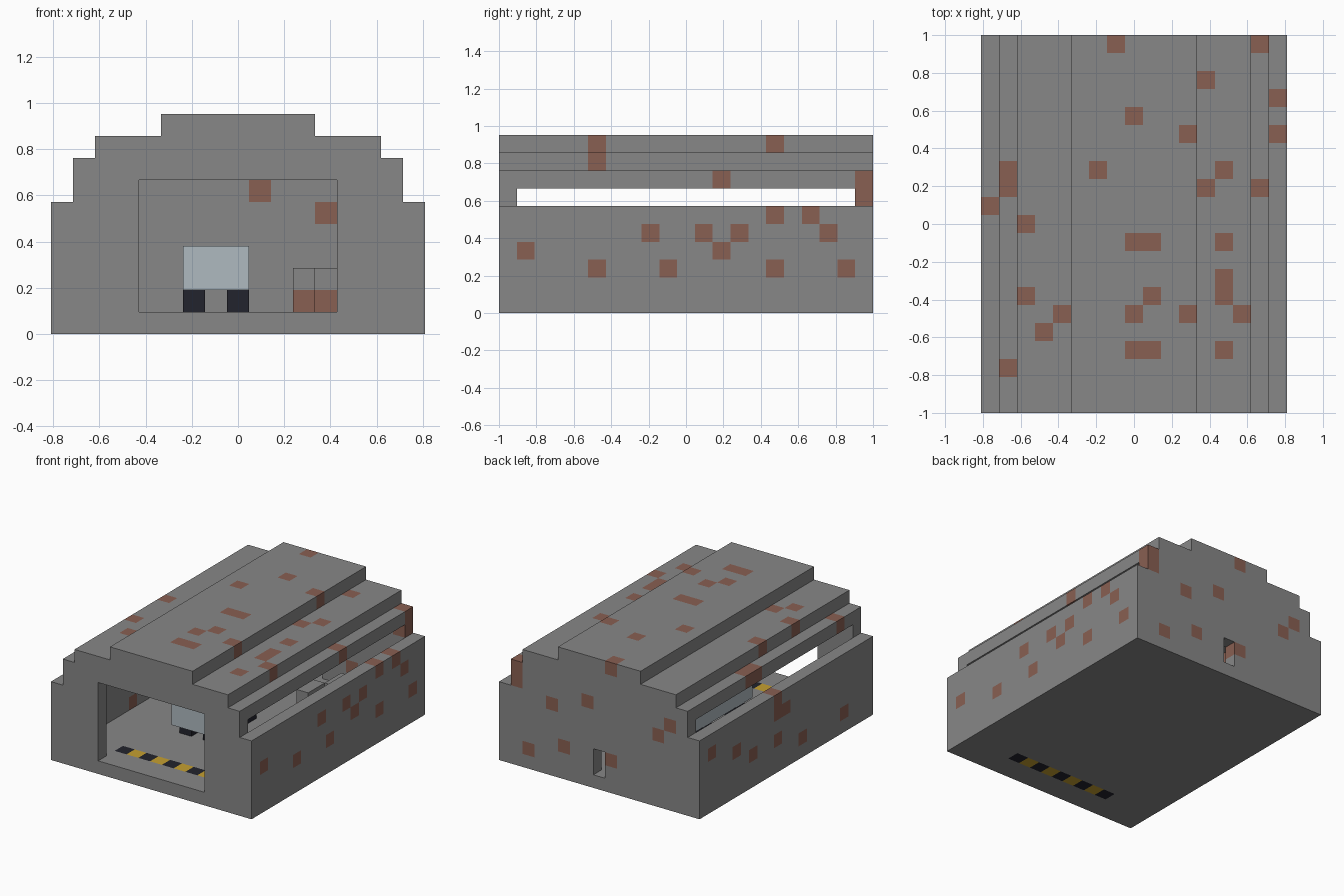
import bpy, bmesh
from mathutils import Vector

cube = bpy.data.objects.get("Cube")
if cube:
    bpy.data.objects.remove(cube, do_unlink=True)

U = 2 / 21  # block size


def material(name, rgb):
    m = bpy.data.materials.new(name)
    m.use_nodes = True
    m.diffuse_color = (*rgb, 1)
    m.node_tree.nodes["Principled BSDF"].inputs["Base Color"].default_value = (*rgb, 1)
    return m


MATS = {
    "concrete": material("concrete_grey", (.245, .245, .245)),
    "rust": material("rust_brown", (.25, .115, .085)),
    "black": material("black_rubber", (.016, .017, .026)),
    "yellow": material("warning_yellow", (.56, .35, .03)),
    "body": material("pale_blue_paint", (.43, .49, .53)),
}
KEYS = list(MATS)


def block(x0, x1, y0, y1, z0, z1):
    """Whole cells, both ends included."""
    return {(x, y, z) for x in range(x0, x1 + 1)
            for y in range(y0, y1 + 1) for z in range(z0, z1 + 1)}


def roof_level(x):
    """Height of the stepped roof layer above column x."""
    a = abs(x)
    return 9 if a <= 3 else 8 if a <= 6 else 7 if a == 7 else 5


def gable(y):
    return {c for x in range(-8, 9) for c in block(x, x, y, y, 1, roof_level(x))}


# Building shell
parts = {
    "floor": block(-8, 8, -10, 10, 0, 0),
    "right_wall": block(8, 8, -9, 9, 1, 5),
    "left_wall": block(-8, -8, -9, 9, 1, 5),
    "front_wall": gable(-10) - block(-4, 4, -10, -10, 1, 6),
    "back_wall": gable(10) - block(0, 0, 10, 10, 1, 2),
    "roof": {(x, y, roof_level(x)) for x in range(-7, 8) for y in range(-9, 10)},
    # Things parked inside
    "van_body": block(-2, 0, -4, 2, 2, 3),
    "van_wheels": {(x, y, 1) for x in (-2, 0) for y in (-3, 1)},
    "near_crate": block(3, 3, 4, 5, 1, 2),
    "far_crate": block(4, 5, 6, 7, 1, 2),
}

# Rust patches: roof (x, y), side walls (y, z), back wall (x, z)
roof_rust = [(4, 8), (0, 6), (3, 5), (-2, 3), (5, 3), (-7, 3), (-7, 2), (4, 2),
             (7, 2), (-6, 0), (0, -1), (1, -1), (5, -1), (5, -3), (5, -4),
             (-6, -4), (1, -4), (-4, -5), (0, -5), (3, -5), (6, -5), (-5, -6),
             (0, -7), (1, -7), (5, -7), (-7, -8)]
right_rust = [(5, 5), (7, 5), (-2, 4), (1, 4), (3, 4), (8, 4), (-9, 3), (2, 3),
              (-5, 2), (-1, 2), (5, 2), (9, 2)]
left_rust = [(1, 5), (1, 4), (0, 4), (9, 4), (6, 3), (4, 2), (1, 2), (-2, 1), (-7, 1)]
back_rust = [(-1, 9), (7, 7), (7, 6), (1, 6), (-6, 6), (4, 5), (-5, 5), (3, 2),
             (-1, 2), (6, 1)]

rust = {(x, y, roof_level(x)) for x, y in roof_rust}
rust |= {(8, y, z) for y, z in right_rust}
rust |= {(-8, y, z) for y, z in left_rust}
rust |= {(x, 10, z) for x, z in back_rust}
rust |= {(3, 4, 1), (4, 6, 1)}


def colour(name, cell):
    x, y, z = cell
    if name == "van_body":
        return "body"
    if name == "van_wheels":
        return "black"
    if name == "floor" and y == -8 and abs(x) <= 4:  # hazard stripe
        return "yellow" if x % 2 else "black"
    return "rust" if cell in rust else "concrete"


filled = set().union(*parts.values())
AXES = [Vector((1, 0, 0)), Vector((0, 1, 0)), Vector((0, 0, 1))]


def build(name, cells):
    """Outer skin of a group of blocks, one flat colour per block."""
    bm = bmesh.new()
    corners = {}

    def vert(p):
        key = tuple(round(2 * v) for v in p)
        if key not in corners:
            corners[key] = bm.verts.new(p * U)
        return corners[key]

    for cell in sorted(cells):
        centre = Vector(cell) + Vector((0, 0, .5))
        for i in range(3):
            for s in (1, -1):
                n = AXES[i] * s
                if tuple(int(a + b) for a, b in zip(cell, n)) in filled:
                    continue
                a, b = AXES[(i + 1) % 3] / 2, AXES[(i + 2) % 3] * s / 2
                mid = centre + n / 2
                ring = [vert(mid + d) for d in (-a - b, a - b, a + b, b - a)]
                bm.faces.new(ring).material_index = KEYS.index(colour(name, cell))
    mesh = bpy.data.meshes.new(name)
    bm.to_mesh(mesh)
    bm.free()
    for m in MATS.values():
        mesh.materials.append(m)
    bpy.context.collection.objects.link(bpy.data.objects.new(name, mesh))


for part_name, part_cells in parts.items():
    build(part_name, part_cells)
